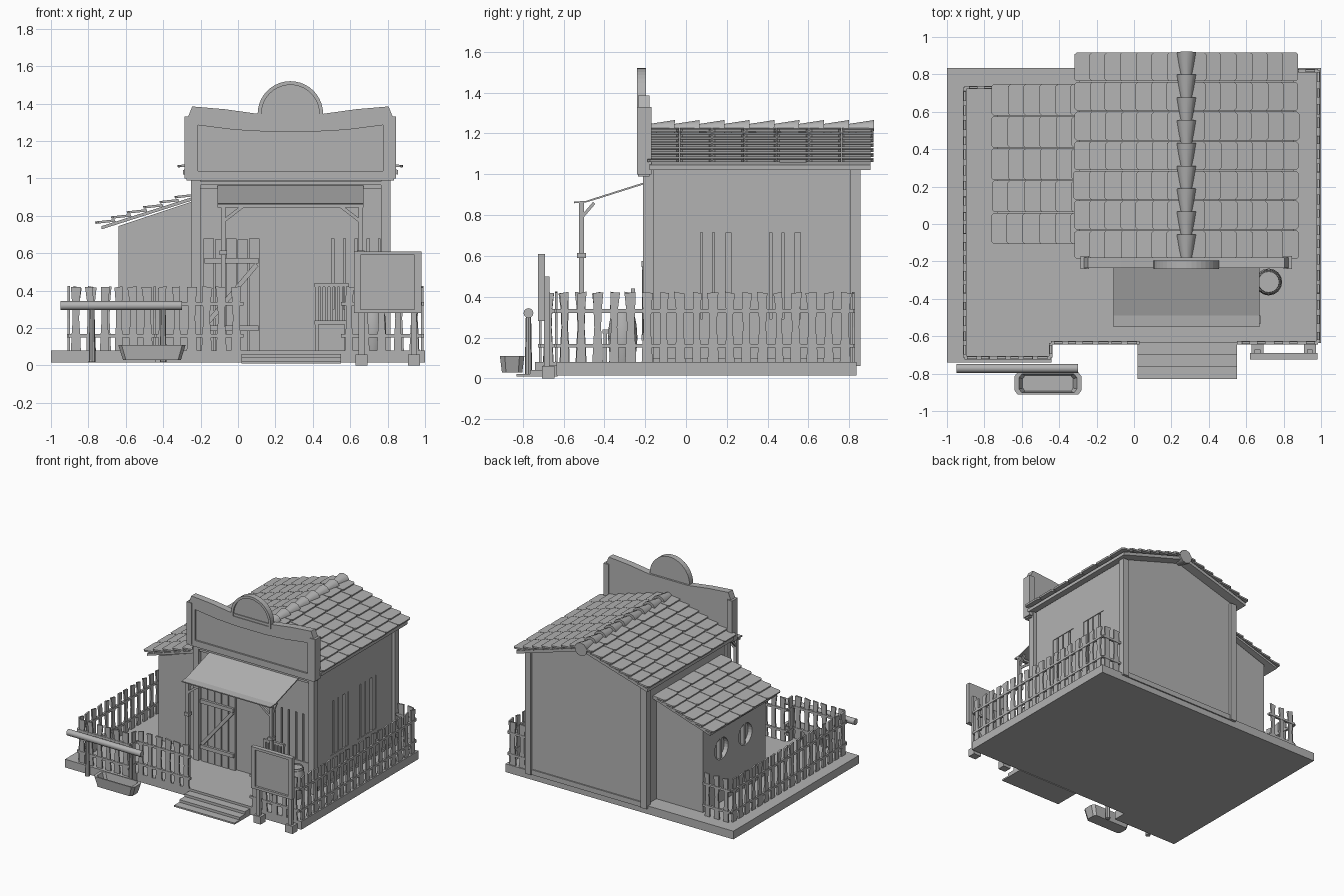
import bpy, bmesh, math, random
from mathutils import Vector as V, Matrix

if "Cube" in bpy.data.objects:
    bpy.data.objects.remove(bpy.data.objects["Cube"])

random.seed(4)
GREY = bpy.data.materials.new("plain grey")
GREY.diffuse_color = (0.45, 0.45, 0.45, 1)
GREY.use_nodes = True
GREY.node_tree.nodes["Principled BSDF"].inputs["Base Color"].default_value = GREY.diffuse_color


def make(name, bm, smooth=False):
    bmesh.ops.recalc_face_normals(bm, faces=bm.faces)
    me = bpy.data.meshes.new(name)
    bm.to_mesh(me)
    bm.free()
    me.materials.append(GREY)
    ob = bpy.data.objects.new(name, me)
    bpy.context.collection.objects.link(ob)
    if smooth:
        bpy.ops.object.select_all(action='DESELECT')
        ob.select_set(True)
        bpy.context.view_layer.objects.active = ob
        bpy.ops.object.shade_smooth_by_angle(angle=math.radians(40))
    return ob


def solid(bm, pts, vec):
    """Closed solid: polygon pts swept along vec."""
    a = [bm.verts.new(p) for p in pts]
    b = [bm.verts.new(V(p) + V(vec)) for p in pts]
    bm.faces.new(a)
    bm.faces.new(b[::-1])
    for i in range(len(a)):
        j = (i + 1) % len(a)
        bm.faces.new((a[j], a[i], b[i], b[j]))


def add_box(bm, x0, x1, y0, y1, z0, z1):
    solid(bm, [(x0, y0, z0), (x1, y0, z0), (x1, y1, z0), (x0, y1, z0)], (0, 0, z1 - z0))


def boxes(name, *bs):
    bm = bmesh.new()
    for b in bs:
        add_box(bm, *b)
    return make(name, bm)


def prism_y(name, pts, y0, y1):
    bm = bmesh.new()
    solid(bm, [(x, y0, z) for x, z in pts], (0, y1 - y0, 0))
    return make(name, bm)


def prism_x(name, pts, x0, x1):
    bm = bmesh.new()
    solid(bm, [(x0, y, z) for y, z in pts], (x1 - x0, 0, 0))
    return make(name, bm)


def beam(bm, p, q, w):
    d = (V(q) - V(p)).normalized()
    s = d.cross(V((0, 0, 1)) if abs(d.z) < .9 else V((0, 1, 0))).normalized() * w / 2
    t = d.cross(s)
    solid(bm, [V(p) + s + t, V(p) - s + t, V(p) - s - t, V(p) + s - t], V(q) - V(p))


def rod(bm, p, q, r1, r2, n):
    m = Matrix.Translation((V(p) + V(q)) / 2) @ (V(q) - V(p)).to_track_quat('Z', 'Y').to_matrix().to_4x4()
    bmesh.ops.create_cone(bm, cap_ends=True, segments=n, radius1=r1, radius2=r2,
                          depth=(V(q) - V(p)).length, matrix=m)


def cut(ob, cutter):
    md = ob.modifiers.new("cut", 'BOOLEAN')
    md.object, md.solver = cutter, 'EXACT'
    cutter.hide_render = True
    bpy.context.view_layer.objects.active = ob
    bpy.ops.object.modifier_apply(modifier=md.name)
    bpy.data.objects.remove(cutter)


def roof_tiles(name, top, low, y0, y1, rows, cols):
    """Overlapping tiles with clipped lower corners, sloping from top to low (x, z)."""
    bm = bmesh.new()
    a, b = V((top[0], 0, top[1])), V((low[0], 0, low[1]))
    u = (b - a).normalized()
    n = V((-u.z, 0, u.x)) * (1 if u.x > 0 else -1)
    L, w = (b - a).length / rows, (y1 - y0) / cols
    for i in range(rows):
        for j in range(cols):
            y, s0, s1 = y0 + j * w, i * L, (i + 1) * L + .012 + random.uniform(-.004, .004)
            out = [(.002, s0), (w - .002, s0), (w - .002, s1 - .012), (w - .014, s1), (.014, s1), (.002, s1 - .012)]
            pts = [a + u * s + n * (.018 * (s - s0) / L) + V((0, y + t, 0)) for t, s in out]
            solid(bm, pts, n * .013)
    return make(name, bm)


def fence(name, path):
    """Waisted pickets and two rails along a ground path."""
    bm = bmesh.new()
    for p, q in zip(path, path[1:]):
        p, q = V((*p, 0)), V((*q, 0))
        d = (q - p).normalized()
        nrm = V((-d.y, d.x, 0))
        k = max(1, round((q - p).length / .08))
        for i in range(k):
            c = p + (q - p) * (i + .5) / k
            w, lean, tp = random.uniform(.021, .028), random.uniform(-.007, .007), random.uniform(-.006, .006)
            prof = [(w, .08), (w * .9, .15), (w * .65, .25), (w * .8, .34), (w, .415)]
            pts = [c + d * s + V((0, 0, z)) for s, z in prof[:-1]] + \
                  [c + d * (w + lean) + V((0, 0, .42 + tp)), c + d * (lean - w) + V((0, 0, .42 - tp))] + \
                  [c - d * s + V((0, 0, z)) for s, z in prof[-2::-1]]
            solid(bm, [v - nrm * .006 for v in pts], nrm * .012)
        for z in (.16, .33):
            beam(bm, p + V((0, 0, z)), q + V((0, 0, z)), .018)
    return make(name, bm)


# Deck and steps
bm = bmesh.new()
solid(bm, [(-1, -.74, .015), (-.44, -.74, .015), (-.44, -.635, .015), (1, -.635, .015),
           (1, .835, .015), (-1, .835, .015)], (0, 0, .065))
make("deck", bm)
prism_x("front_steps", [(-.63, .01), (-.83, .01), (-.83, .022), (-.765, .022), (-.765, .042),
                        (-.7, .042), (-.7, .062), (-.63, .062)], .02, .55)

# Main house walls, with recessed windows
house = prism_y("house_walls", [(-.23, .06), (.79, .06), (.79, 1.035), (.28, 1.19), (-.23, 1.035)], -.18, .835)
cut(house, boxes("side_window_cutter", (.755, .9, .03, .26, .29, .715), (.755, .9, .37, .6, .29, .715)))
cut(house, boxes("front_window_cutter", (.45, .76, -.3, -.145, .3, .68)))
for k, y in enumerate((.03, .37)):
    boxes(f"side_window_slats_{k}", *[(.755, .785, y + a, y + b, .29, .715)
          for a, b in ((0, .04), (.052, .1), (.11, .165), (.19, .23))])
boxes("front_window_slats", *[(.45 + .063 * i, .5 + .063 * i, -.175, -.15, .3, .68) for i in range(5)])
boxes("corner_posts", *[(x, x + .05, y, y + .05, .06, 1.03) for x in (-.25, .765) for y in (-.21, .805)])
boxes("sill_trim", (.785, .8, -.17, .82, .06, .1), (-.22, .78, .83, .845, .06, .1))
boxes("front_header", (-.2, .77, -.2, -.17, .945, 1.0), (-.2, .77, -.21, -.17, .965, .985))

# Plank door with diagonal brace
boxes("door_planks", *[(-.185 + .061 * i, -.129 + .061 * i, -.2, -.17, .08, .68 - .006 * (i % 2)) for i in range(5)])
bm = bmesh.new()
for z in (.2, .56):
    beam(bm, (-.18, -.203, z), (.11, -.203, z), .03)
beam(bm, (-.17, -.203, .22), (.1, -.203, .54), .025)
make("door_braces", bm)

# Main roof
prism_y("roof_slab", [(.28, 1.217), (.855, 1.045), (.855, 1.02), (.28, 1.192), (-.295, 1.02), (-.295, 1.045)], -.18, .905)
roof_tiles("roof_tiles_right", (.28, 1.217), (.86, 1.043), -.19, .92, 7, 7)
roof_tiles("roof_tiles_left", (.28, 1.217), (-.3, 1.043), -.19, .92, 7, 7)
bm = bmesh.new()
for i in range(9):
    y = .92 - i * .122
    rod(bm, (.28, y, 1.212), (.28, y - .135, 1.215), .054, .03, 10)
make("ridge_caps", bm, True)

# Lean-to with round windows
lean = prism_y("lean_to_walls", [(-.64, .06), (-.22, .06), (-.22, .885), (-.64, .745)], -.08, .7)
bm = bmesh.new()
for y in (.17, .47):
    rod(bm, (-.7, y, .5), (-.605, y, .5), .085, .085, 24)
cut(lean, make("porthole_cutter", bm))
boxes("porthole_bars", *[(-.635, -.605, y - .012, y + .012, .42, .58) for y in (.17, .47)])
prism_y("lean_to_slab", [(-.22, .908), (-.73, .745), (-.73, .728), (-.22, .89)], -.1, .74)
roof_tiles("lean_to_tiles", (-.23, .905), (-.74, .742), -.11, .75, 6, 5)

# False front board with recessed panel and rounded crest
half = [(.555, .99), (.555, 1.31), (.525, 1.385), (.35, 1.37), (.17, 1.345)]
board = prism_y("false_front", [(.28 + x, z) for x, z in half] + [(.28 - x, z) for x, z in half[::-1]], -.235, -.18)
inner = [(.495, 1.04), (.495, 1.285), (.3, 1.26), (.12, 1.25)]
cut(board, prism_y("panel_cutter", [(.28 + x, z) for x, z in inner] + [(.28 - x, z) for x, z in inner[::-1]], -.3, -.222))


def arc(r):
    return [(.28 + r * math.cos(math.pi * i / 20), 1.345 + r * math.sin(math.pi * i / 20)) for i in range(21)]


crest = prism_y("crest", [(.455, 1.31)] + arc(.175) + [(.105, 1.31)], -.24, -.195)
cut(crest, prism_y("crest_cutter", [(.435, 1.325)] + arc(.155) + [(.125, 1.325)], -.3, -.228))
boxes("board_end_caps", *[(x, x + .045, -.24, -.17, 1.0, 1.33) for x in (-.285, .8)])

# Awning with posts and braces
prism_x("awning", [(-.2, .962), (-.44, .886), (-.49, .87), (-.55, .866), (-.55, .858),
                   (-.49, .862), (-.44, .877), (-.2, .953)], -.11, .67)
bm = bmesh.new()
for x, s in ((-.08, 1), (.655, -1)):
    add_box(bm, x - .012, x + .012, -.525, -.5, .08, .865)
    add_box(bm, x - .02, x + .02, -.535, -.49, .59, .615)
    beam(bm, (x, -.512, .77), (x + s * .11, -.512, .855), .018)
    beam(bm, (x, -.51, .79), (x, -.45, .86), .015)
add_box(bm, -.11, .67, -.525, -.505, .845, .862)
make("awning_frame", bm)

# Fences
fence("fence_left", [(-.66, .73), (-.905, .73), (-.905, -.715), (-.445, -.715), (-.445, -.635), (.03, -.635)])
fence("fence_right", [(.55, -.635), (.985, -.635), (.985, .82), (.82, .82)])

# Hitching rail and trough
bm = bmesh.new()
rod(bm, (-.95, -.772, .32), (-.3, -.772, .32), .024, .024, 12)
for x in (-.78, -.4):
    rod(bm, (x, -.772, .02), (x, -.772, .31), .018, .013, 8)
make("hitching_rail", bm, True)
bm = bmesh.new()
for inset, z in ((0, .03), (-.025, .11), (.0, .11), (.02, .05)):
    x, y = .155 - inset, .05 - inset * .4
    for sx, sy in ((-1, -.6), (-.9, -1), (.9, -1), (1, -.6), (1, .6), (.9, 1), (-.9, 1), (-1, .6)):
        bm.verts.new((-.46 + sx * x, -.852 + sy * y, z))
bm.verts.ensure_lookup_table()
for r in range(3):
    for i in range(8):
        j = (i + 1) % 8
        bm.faces.new([bm.verts[k] for k in (r * 8 + i, r * 8 + j, r * 8 + 8 + j, r * 8 + 8 + i)])
bm.faces.new(bm.verts[:8])
bm.faces.new(bm.verts[24:])
make("water_trough", bm)

# Notice board on two feet
notice = boxes("notice_board", (.62, .98, -.725, -.69, .28, .61))
cut(notice, boxes("notice_cutter", (.655, .945, -.8, -.708, .3, .59)))
boxes("notice_legs", *[(x - .015, x + .015, -.695, -.67, 0, .5) for x in (.66, .94)],
      *[(x - .032, x + .032, -.705, -.645, 0, .06) for x in (.66, .94)])

# Barrel
bm = bmesh.new()
ring = [(.055, .08), (.068, .14), (.072, .2), (.068, .26), (.056, .32)]
for (r1, z1), (r2, z2) in zip(ring, ring[1:]):
    bmesh.ops.create_cone(bm, cap_ends=False, segments=16, radius1=r1, radius2=r2, depth=z2 - z1,
                          matrix=Matrix.Translation((.72, -.31, (z1 + z2) / 2)))
bmesh.ops.create_circle(bm, cap_ends=True, segments=16, radius=.064, matrix=Matrix.Translation((.72, -.31, .305)))
bmesh.ops.remove_doubles(bm, verts=bm.verts, dist=.0005)
make("barrel", bm, True)

# Porch chair
boxes("porch_chair", (.41, .59, -.41, -.25, .22, .24), (.41, .59, -.27, -.25, .42, .44),
      *[(x, x + .018, y, y + .018, .08, t) for x in (.412, .57) for y, t in ((-.405, .22), (-.268, .43))],
      *[(.44 + .026 * i, .455 + .026 * i, -.265, -.253, .24, .43) for i in range(5)])
